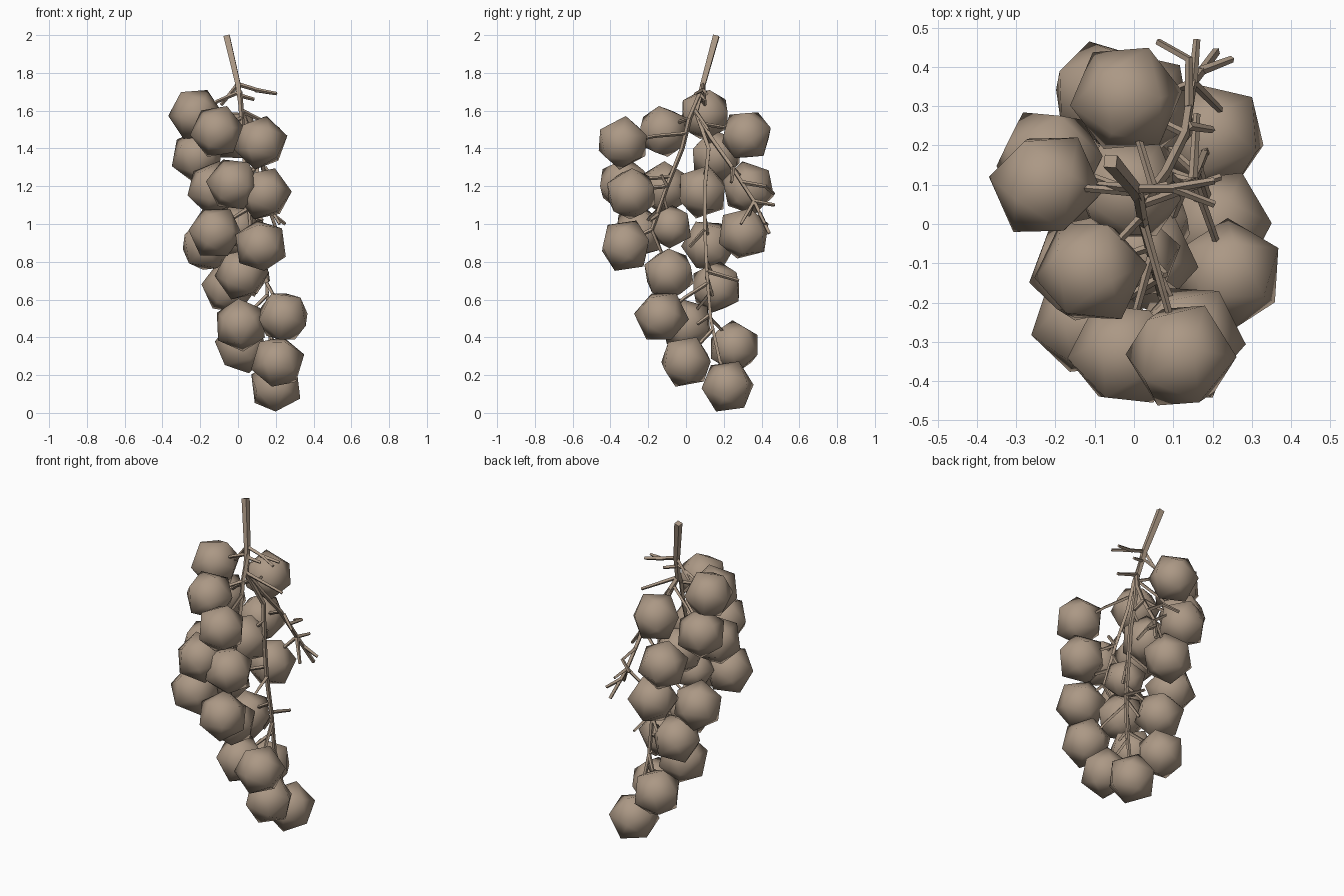
import bpy, bmesh, random, math
from mathutils import Vector, Euler

random.seed(4)
mat = bpy.data.materials.new("warm_brown")
mat.diffuse_color = (0.41, 0.315, 0.235, 1)


def smooth_grape(name, loc, r):
    """Smooth shaded icosahedron, randomly turned."""
    me = bpy.data.meshes.new(name)
    bm = bmesh.new()
    bmesh.ops.create_icosphere(bm, subdivisions=1, radius=r)
    rot = Euler([random.uniform(0, math.tau) for _ in range(3)]).to_matrix()
    bmesh.ops.rotate(bm, verts=bm.verts, matrix=rot)
    for f in bm.faces:
        f.smooth = True
    bm.to_mesh(me)
    bm.free()
    ob = bpy.data.objects.new(name, me)
    ob.location = loc
    bpy.context.collection.objects.link(ob)
    me.materials.append(mat)


def stem(name, pts, r0, r1):
    """Tapered four-sided tube through the points."""
    cu = bpy.data.curves.new(name, 'CURVE')
    cu.dimensions = '3D'
    cu.bevel_depth = 1
    cu.bevel_resolution = 0
    cu.use_fill_caps = True
    sp = cu.splines.new('POLY')
    sp.points.add(len(pts) - 1)
    for i, (p, co) in enumerate(zip(sp.points, pts)):
        p.co = (*co, 1)
        p.radius = r0 + (r1 - r0) * i / (len(pts) - 1)
    sp.use_smooth = False
    cu.materials.append(mat)
    bpy.context.collection.objects.link(bpy.data.objects.new(name, cu))


# main stem and its three long branches
stem("main_stem", [(-.06, .16, 1.995), (0, .09, 1.74), (.02, .05, 1.58)], .023, .014)
branches = {
    "front_branch": [(.01, .08, 1.70), (.02, .02, 1.56), (.03, -.02, 1.4), (.05, -.1, 1.2), (.07, -.18, .97)],
    "long_branch": [(.02, .05, 1.60), (.09, .12, 1.4), (.11, .10, 1.2), (.125, .10, .97), (.15, .11, .75),
                    (.16, .13, .5), (.18, .18, .27)],
    "back_branch": [(.02, .05, 1.60), (.08, .13, 1.46), (.13, .23, 1.32), (.15, .36, 1.12), (.21, .44, .95)],
}
for n, p in branches.items():
    stem(n, p, .014, .011)

# points along branches where stalks can attach
nodes = []
for p in branches.values():
    for a, b in zip(p, p[1:]):
        nodes += [Vector(a).lerp(Vector(b), t / 4) for t in range(5)]

# grapes, each with a stalk to the nearest branch point above it
grapes = [
    (-.225, .10, 1.58), (-.11, -.12, 1.49), (.12, -.335, 1.43), (-.02, .32, 1.47),
    (-.215, .16, 1.36), (-.13, -.115, 1.19), (-.025, -.33, 1.21), (.14, -.29, 1.16),
    (-.015, .085, 1.17), (-.075, .33, 1.19), (-.12, -.25, .955), (-.165, .12, .885),
    (.12, -.32, .885), (0, -.08, .985), (.01, .305, .95), (-.05, .16, .665),
    (.02, -.09, .735), (.015, .005, .465), (.24, -.13, .51), (.02, .255, .35),
    (.21, 0, .27), (.20, .22, .14),
]
for i, g in enumerate(grapes):
    r = .122 if i == 13 else .146
    smooth_grape(f"grape_{i + 1:02d}", g, r)
    g = Vector(g)
    start = min(nodes, key=lambda n: (n - g - Vector((0, 0, .14))).length)
    stem(f"stalk_{i + 1:02d}", [start, start.lerp(g, .5) + Vector((0, 0, .01)), g], .011, .008)

# bare twigs
twigs = [
    [(0, .09, 1.74), (.10, .09, 1.71), (.205, .05, 1.69)],
    [(.09, .09, 1.71), (.205, .11, 1.69)],
    [(0, .09, 1.74), (-.09, .10, 1.63)],
    [(.01, .08, 1.68), (.085, .10, 1.66)],
    [(.02, .05, 1.60), (.22, .12, 1.50)],
    [(.14, .30, 1.22), (.14, .42, 1.20), (.06, .465, 1.16)],
    [(.15, .36, 1.12), (.16, .47, 1.10)],
    [(.15, .36, 1.12), (.22, .29, 1.0)],
    [(.17, .39, 1.06), (.25, .42, 1.0)],
    [(.14, .25, 1.30), (.20, .24, 1.22)],
    [(.15, .11, .75), (.16, .28, .70)],
    [(.15, .11, .72), (.08, .14, .62)],
    [(.15, .13, .52), (.16, .06, .47)],
    [(.13, .10, .97), (.10, .02, .88)],
    [(.05, -.1, 1.2), (.08, -.13, 1.26)],
    [(.07, -.15, 1.05), (.13, -.19, 1.02)],
]
for i, t in enumerate(twigs):
    stem(f"twig_{i + 1:02d}", t, .012, .009)
